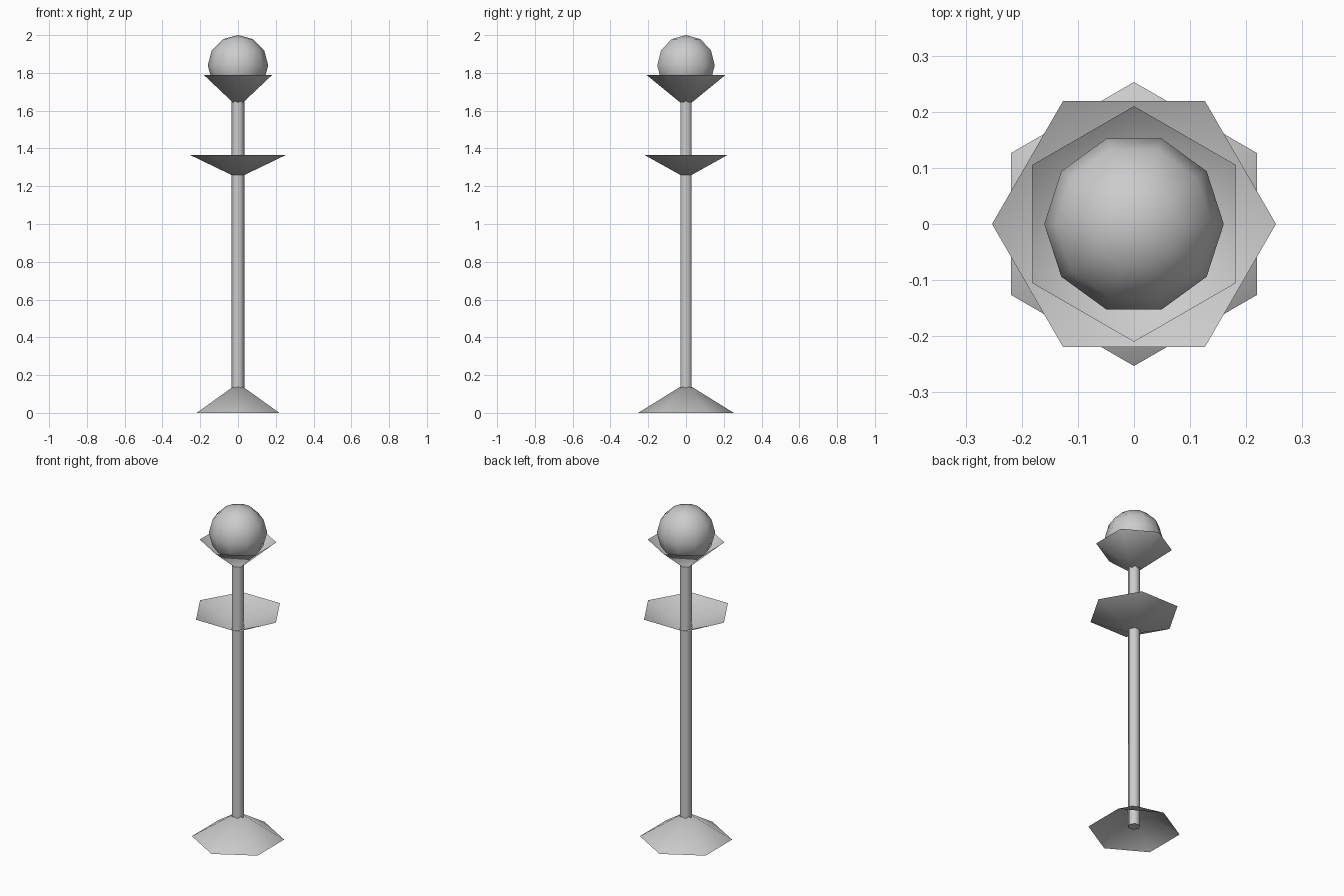
import bpy
import math

cube = bpy.data.objects.get("Cube")
if cube:
    bpy.data.objects.remove(cube, do_unlink=True)

# One plain grey for the whole piece
GREY = (0.6, 0.6, 0.6, 1.0)
grey = bpy.data.materials.new("light grey")
grey.use_nodes = True
grey.diffuse_color = GREY
grey.node_tree.nodes["Principled BSDF"].inputs["Base Color"].default_value = GREY


def finish(name):
    """Name, colour and smooth the active primitive."""
    obj = bpy.context.object
    obj.name = name
    obj.data.materials.append(grey)
    bpy.ops.object.shade_smooth_by_angle(angle=math.radians(70))
    return obj


def hex_shell(name, radius, rim_z, tip_z, turn):
    """Open six-sided cone running from its rim to its tip."""
    verts = [(radius * math.cos(math.radians(turn + 60 * i)),
              radius * math.sin(math.radians(turn + 60 * i)), rim_z)
             for i in range(6)] + [(0, 0, tip_z)]
    faces = [(i, (i + 1) % 6, 6) for i in range(6)]
    if tip_z < rim_z:  # keep the normals on the outside of the cone
        faces = [f[::-1] for f in faces]
    mesh = bpy.data.meshes.new(name)
    mesh.from_pydata(verts, [], faces)
    obj = bpy.data.objects.new(name, mesh)
    bpy.context.collection.objects.link(obj)
    bpy.ops.object.select_all(action='DESELECT')
    obj.select_set(True)
    bpy.context.view_layer.objects.active = obj
    return finish(name)


# Flared foot, middle dish and the cup holding the ball
hex_shell("base", 0.253, 0.0, 0.157, 30)
hex_shell("middle_dish", 0.253, 1.365, 1.243, 0)
hex_shell("top_cup", 0.21, 1.79, 1.618, 30)

# Six-sided pole with corners on the x axis
POLE_BOTTOM, POLE_TOP = 0.025, 1.70
bpy.ops.mesh.primitive_cylinder_add(
    vertices=6, radius=0.035, depth=POLE_TOP - POLE_BOTTOM,
    location=(0, 0, (POLE_TOP + POLE_BOTTOM) / 2),
    rotation=(0, 0, math.radians(30)))
finish("pole")

# Low-poly ball with corners on the y axis
bpy.ops.mesh.primitive_uv_sphere_add(
    segments=10, ring_count=6, radius=0.16, location=(0, 0, 1.84),
    rotation=(0, 0, math.radians(90)))
finish("ball")
